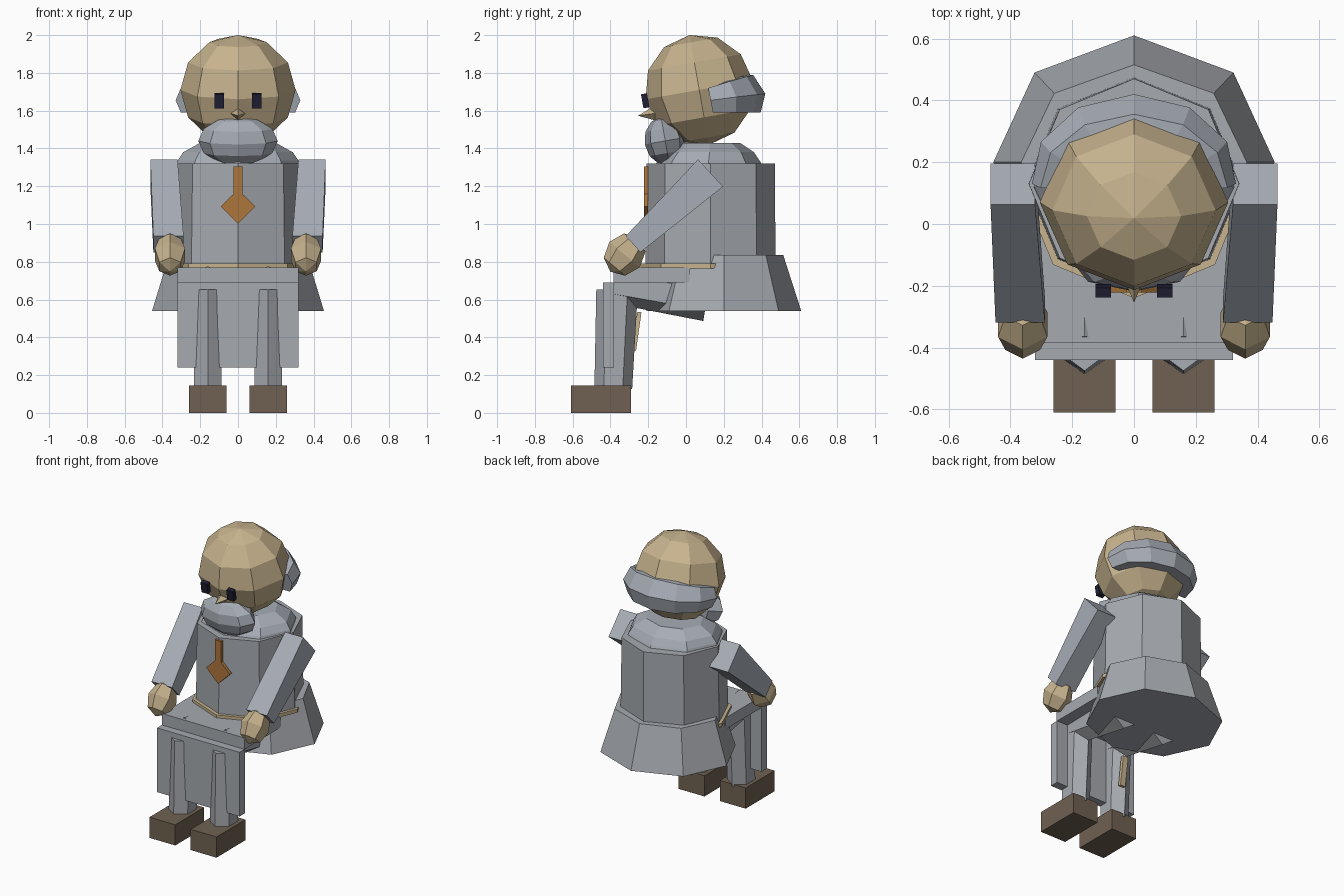
import bpy, bmesh, math
from mathutils import Vector, Matrix

cube = bpy.data.objects.get("Cube")
if cube:
    bpy.data.objects.remove(cube, do_unlink=True)


def material(name, r, g, b):
    m = bpy.data.materials.new(name)
    m.use_nodes = True
    m.diffuse_color = (r, g, b, 1)
    bsdf = next(n for n in m.node_tree.nodes if n.type == 'BSDF_PRINCIPLED')
    bsdf.inputs["Base Color"].default_value = (r, g, b, 1)
    return m


GREY = material("robe_grey", .38, .40, .43)
HAIR = material("hair_grey", .39, .42, .47)
SKIN = material("skin_tan", .57, .45, .27)
BROWN = material("boot_brown", .16, .12, .085)
ORANGE = material("pendant_orange", .42, .18, .045)
NAVY = material("eye_navy", .015, .014, .035)


def finish(name, bm, mat):
    bmesh.ops.recalc_face_normals(bm, faces=bm.faces)
    me = bpy.data.meshes.new(name)
    bm.to_mesh(me)
    bm.free()
    me.materials.append(mat)
    ob = bpy.data.objects.new(name, me)
    bpy.context.scene.collection.objects.link(ob)
    return ob


def loft(name, rings, mat):
    """Skin a list of equal rings of points and cap both ends."""
    bm = bmesh.new()
    rows = [[bm.verts.new(p) for p in ring] for ring in rings]
    n = len(rows[0])
    for a, b in zip(rows, rows[1:]):
        for i in range(n):
            bm.faces.new((a[i], a[(i + 1) % n], b[(i + 1) % n], b[i]))
    bm.faces.new(rows[0])
    bm.faces.new(rows[-1])
    return finish(name, bm, mat)


def octagon(rx, ry, cy, z, n=8):
    return [(rx * math.sin(i * math.tau / n), cy + ry * math.cos(i * math.tau / n), z)
            for i in range(n)]


def box(name, x, y, z, mat, tilt=0):
    """Box from (min, max) ranges, tilted about its own x axis."""
    bm = bmesh.new()
    size = [r[1] - r[0] for r in (x, y, z)]
    mid = Vector([(r[0] + r[1]) / 2 for r in (x, y, z)])
    bmesh.ops.create_cube(bm, size=1, matrix=Matrix.Translation(mid)
                          @ Matrix.Rotation(tilt, 4, 'X') @ Matrix.Diagonal((*size, 1)))
    return finish(name, bm, mat)


def ball(name, centre, radii, mat, segs=8, rings=6, tilt=0):
    bm = bmesh.new()
    bmesh.ops.create_uvsphere(bm, u_segments=segs, v_segments=rings, radius=1,
                              matrix=Matrix.Translation(centre)
                              @ Matrix.Rotation(tilt, 4, 'X') @ Matrix.Diagonal((*radii, 1)))
    return finish(name, bm, mat)


def limb(name, a, b, ra, rb, mat, sides=6):
    """Tapered beam; ra and rb are (half width in x, half depth) at each end."""
    a, b = Vector(a), Vector(b)
    side = Vector((1, 0, 0))
    up = (b - a).cross(side).normalized()
    start = math.pi / 4 if sides == 4 else math.pi / 2
    k = math.sqrt(2) if sides == 4 else 1
    rings = []
    for c, (w, d) in ((a, ra), (b, rb)):
        rings.append([c + side * w * k * math.cos(start + i * math.tau / sides)
                      + up * d * k * math.sin(start + i * math.tau / sides)
                      for i in range(sides)])
    return loft(name, rings, mat)


# Robe: torso, shoulders, flared back skirt, belt
loft("torso", [octagon(.35, .345, .13, .70), octagon(.34, .34, .13, 1.32)], GREY)
loft("shoulders", [octagon(.33, .29, .12, 1.30), octagon(.32, .27, .12, 1.335),
                   octagon(.29, .235, .125, 1.38), octagon(.2, .16, .125, 1.43)], HAIR)
loft("robe_skirt", [octagon(.455, .41, .2, .54), octagon(.365, .315, .2, .835)], GREY)
loft("belt", [octagon(.37, .37, .13, .765), octagon(.37, .37, .13, .79)], SKIN)
box("belt_tail", (-.15, -.11), (-.272, -.25), (.33, .535), SKIN, math.radians(-8))

# Lap cover and hanging front panel
box("lap_cover", (-.32, .32), (-.385, .02), (.69, .77), GREY)
box("front_panel", (-.32, .32), (-.44, -.38), (.24, .69), GREY)

# Head, beard, nose
ball("head", (0, .07, 1.71), (.305, .288, .295), SKIN, tilt=math.radians(10))
ball("beard", (0, -.11, 1.44), (.21, .11, .13), HAIR, tilt=math.radians(10))
bm = bmesh.new()
bmesh.ops.create_cone(bm, cap_ends=True, segments=4, radius1=.042, radius2=0, depth=.1,
                      matrix=Matrix.Translation((0, -.205, 1.58))
                      @ Matrix.Rotation(math.radians(98), 4, 'X'))
finish("nose", bm, SKIN)

# Fringe of hair wrapped around the back of the head
rings = []
for deg in range(-90, 91, 30):
    t = math.radians(deg)
    back = math.cos(t)
    out = Vector((math.sin(t), back, 0))
    centre = Vector((.275 * math.sin(t), .13 + .2 * back, 1.655 + .035 * back))
    w, h = .055 + .035 * back, .075 + .04 * back
    rings.append([centre + out * w * math.cos(i * math.tau / 6)
                  + Vector((0, -.2, 1)) * h * math.sin(i * math.tau / 6) for i in range(6)])
loft("hair_fringe", rings, HAIR)

# Pendant: ribbon and diamond
box("pendant_ribbon", (-.025, .025), (-.222, -.2), (1.15, 1.305), ORANGE)
loft("pendant_diamond", [[(.092 * math.cos(i * math.pi / 2), y,
                           1.092 + .09 * math.sin(i * math.pi / 2)) for i in range(4)]
                         for y in (-.222, -.2)], ORANGE)

# Paired parts
for label, s in (("left", 1), ("right", -1)):
    ball(label + "_hand", (s * .36, -.325, .838), (.092, .105, .118), SKIN,
         6, 4, math.radians(-40))
    limb(label + "_arm", (s * .392, .13, 1.27), (s * .368, -.28, .893),
         (.072, .098), (.08, .058), HAIR, 4)
    limb(label + "_thigh", (s * .16, .11, .60), (s * .16, -.38, .68),
         (.1, .115), (.085, .1), GREY)
    limb(label + "_shin", (s * .16, -.365, .65), (s * .16, -.385, .13),
         (.085, .11), (.085, .1), GREY)
    box(label + "_boot", sorted((s * .06, s * .26)), (-.61, -.29), (0, .145), BROWN)
    box(label + "_eye", sorted((s * .075, s * .125)), (-.232, -.2), (1.615, 1.69),
        NAVY, math.radians(10))
